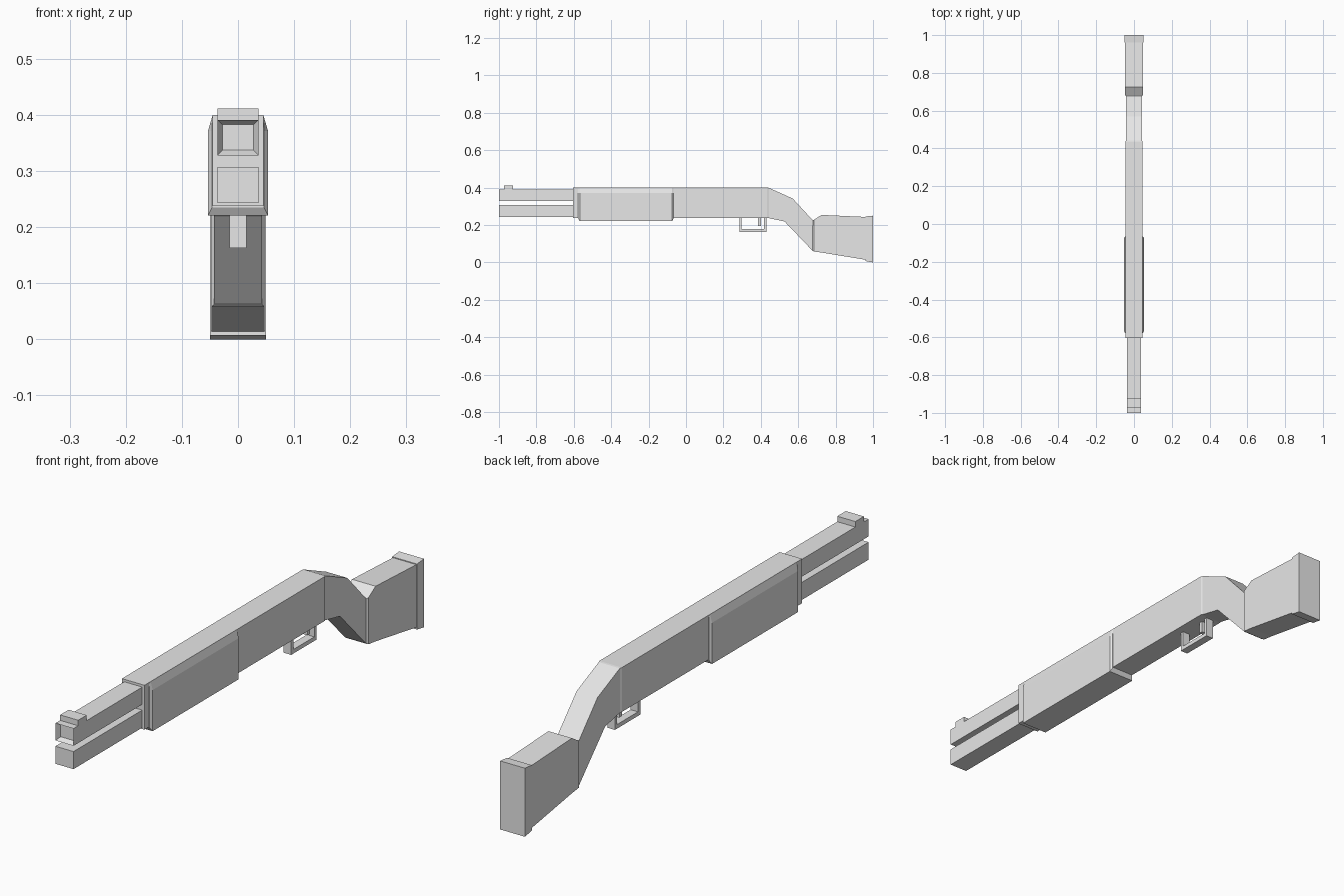
import bpy

grey = bpy.data.materials.new("plain grey")
grey.diffuse_color = (0.8, 0.8, 0.8, 1)


def mesh_object(name, verts, faces):
    me = bpy.data.meshes.new(name)
    me.from_pydata(verts, [], faces)
    me.materials.append(grey)
    ob = bpy.data.objects.new(name, me)
    bpy.context.collection.objects.link(ob)
    return ob


def loft(name, rings):
    """Skin a row of rings (anticlockwise seen from the front) and cap both ends."""
    n = len(rings[0])
    verts = [v for ring in rings for v in ring]
    faces = [tuple(range(n)), tuple(reversed(range(len(verts) - n, len(verts))))]
    for r in range(len(rings) - 1):
        for i in range(n):
            j = (i + 1) % n
            a, b = r * n, (r + 1) * n
            faces.append((a + i, b + i, b + j, a + j))
    return mesh_object(name, verts, faces)


def slab(w, bottom, top):
    """Rectangular ring: half width, (y, z) of lower edge, (y, z) of upper edge."""
    return [(-w, *bottom), (w, *bottom), (w, *top), (-w, *top)]


def box(name, w, y0, y1, z0, z1):
    return loft(name, [slab(w, (y, z0), (y, z1)) for y in (y0, y1)])


# barrel with a funnel-shaped recess in the muzzle
loft("barrel", [
    slab(0.028, (-0.982, 0.337), (-0.982, 0.383)),
    slab(0.0365, (-1.0, 0.328), (-1.0, 0.391)),
    slab(0.0365, (-0.59, 0.328), (-0.59, 0.391)),
])
box("magazine_tube", 0.0365, -1.0, -0.59, 0.243, 0.307)
box("front_sight", 0.0365, -0.973, -0.924, 0.388, 0.411)

# receiver body, tapering slightly where it meets the grip
loft("receiver", [
    slab(0.0455, (-0.604, 0.238), (-0.604, 0.40)),
    slab(0.0455, (0.435, 0.238), (0.435, 0.40)),
    slab(0.0425, (0.442, 0.237), (0.442, 0.399)),
])


# sliding handguard with bevelled shoulders and ends
def guard_ring(y, w, bottom):
    return [(-w, y, bottom), (w, y, bottom), (w, y, 0.371),
            (0.0453, y, 0.3995), (-0.0453, y, 0.3995), (-w, y, 0.371)]


loft("handguard", [
    guard_ring(-0.577, 0.0465, 0.235),
    guard_ring(-0.568, 0.0535, 0.221),
    guard_ring(-0.074, 0.0535, 0.221),
    guard_ring(-0.066, 0.0465, 0.235),
])

# curved grip
loft("grip", [
    slab(0.0425, (0.442, 0.237), (0.442, 0.399)),
    slab(0.0425, (0.527, 0.219), (0.57, 0.342)),
    slab(0.0425, (0.678, 0.061), (0.678, 0.225)),
])

# shoulder stock and end plate
loft("stock", [
    slab(0.0425, (0.676, 0.062), (0.678, 0.225)),
    slab(0.0475, (0.684, 0.058), (0.684, 0.228)),
    slab(0.0475, (0.725, 0.053), (0.725, 0.254)),
    slab(0.0475, (0.962, 0.014), (0.962, 0.243)),
])
loft("end_plate", [
    slab(0.05, (0.96, 0.007), (0.96, 0.246)),
    slab(0.05, (1.0, 0.0), (1.0, 0.25)),
])

# trigger and its guard
box("guard_front", 0.015, 0.285, 0.298, 0.163, 0.24)
box("guard_back", 0.015, 0.418, 0.431, 0.163, 0.24)
box("guard_bottom", 0.015, 0.298, 0.418, 0.163, 0.178)
box("trigger", 0.011, 0.385, 0.40, 0.195, 0.24)
